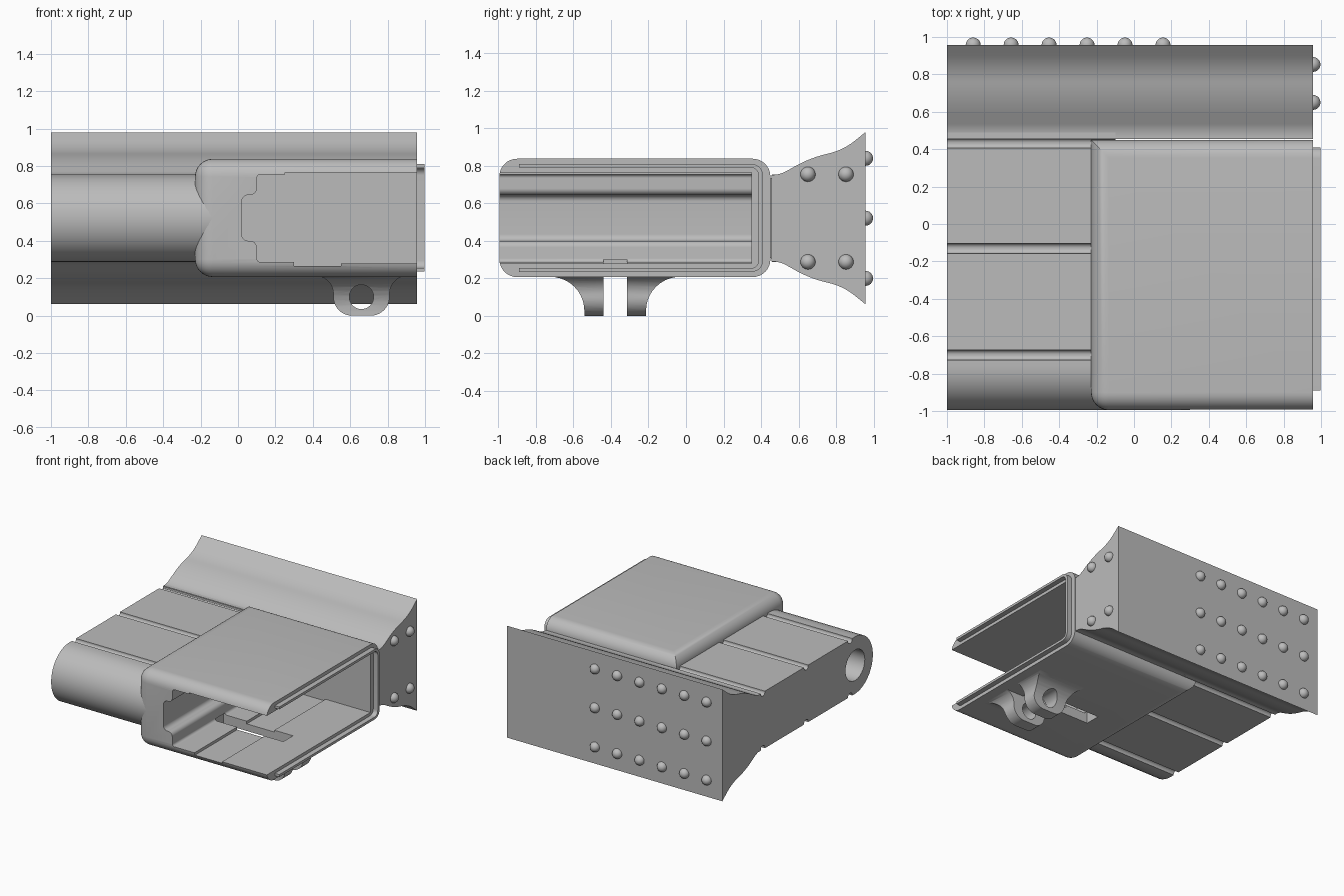
import bpy, bmesh, math
from mathutils import Vector, Matrix

if "Cube" in bpy.data.objects:
    bpy.data.objects.remove(bpy.data.objects["Cube"])

grey = bpy.data.materials.new("plain_grey")
grey.use_nodes = True
grey.diffuse_color = (0.5, 0.5, 0.5, 1)
grey.node_tree.nodes["Principled BSDF"].inputs["Base Color"].default_value = (0.5, 0.5, 0.5, 1)

MID = 0.521  # height of the symmetry plane


def finish(name, bm):
    bmesh.ops.recalc_face_normals(bm, faces=bm.faces)
    mesh = bpy.data.meshes.new(name)
    bm.to_mesh(mesh)
    bm.free()
    mesh.materials.append(grey)
    ob = bpy.data.objects.new(name, mesh)
    bpy.context.scene.collection.objects.link(ob)
    return ob


def rounded(points, steps=10):
    """Outline with arcs; an optional third value is the corner radius."""
    out = []
    for i, p in enumerate(points):
        c = Vector(p[:2])
        if len(p) < 3:
            out.append(c)
            continue
        a = (Vector(points[i - 1][:2]) - c).normalized()
        b = (Vector(points[(i + 1) % len(points)][:2]) - c).normalized()
        w = math.cos((math.pi - a.angle(b)) / 2)
        for k in range(steps + 1):
            t = k / steps
            k0, k1, k2 = (1 - t) ** 2, 2 * w * t * (1 - t), t * t
            out.append(c + (a * k0 + b * k2) * p[2] / (k0 + k1 + k2))
    return out


def prism(name, points, axis, start, end):
    """Extrude an outline along x (outline in y, z) or y (outline in x, z)."""
    bm = bmesh.new()
    verts = [bm.verts.new((start, u, v) if axis == "x" else (u, start, v))
             for u, v in rounded(points)]
    face = bm.faces.new(verts)
    grown = bmesh.ops.extrude_face_region(bm, geom=[face])
    shift = Vector((end - start, 0, 0) if axis == "x" else (0, end - start, 0))
    bmesh.ops.translate(bm, vec=shift,
                        verts=[g for g in grown["geom"] if isinstance(g, bmesh.types.BMVert)])
    return finish(name, bm)


def box(name, low, high):
    return prism(name, [(low[1], low[2]), (high[1], low[2]), (high[1], high[2]),
                        (low[1], high[2])], "x", low[0], high[0])


def disc(u, v, r):
    return [(u - r, v - r, r), (u + r, v - r, r), (u + r, v + r, r), (u - r, v + r, r)]


def combine(ob, cutter, operation="DIFFERENCE"):
    mod = ob.modifiers.new("cut", "BOOLEAN")
    mod.object, mod.operation, mod.solver = cutter, operation, "EXACT"
    cutter.hide_render = True
    bpy.context.view_layer.update()
    graph = bpy.context.evaluated_depsgraph_get()
    mesh = bpy.data.meshes.new_from_object(ob.evaluated_get(graph))
    ob.modifiers.clear()
    ob.data = mesh
    bpy.data.objects.remove(cutter)


def smooth(ob, angle=30):
    for p in ob.data.polygons:
        p.use_smooth = True
    ob.data.set_sharp_from_angle(angle=math.radians(angle))


# Housing: box rounded everywhere except the open end and its rear upright edge
shell = box("housing", (-0.23, -0.995, 0.207), (0.957, 0.45, 0.838))
bm = bmesh.new()
bm.from_mesh(shell.data)
edges = []
for e in bm.edges:
    a, b = (v.co for v in e.verts)
    end_edge = a.x < 0 and b.x < 0 and not (a.y > 0 and b.y > 0)
    if abs(a.x - b.x) > 0.5 or end_edge:
        edges.append(e)
bmesh.ops.bevel(bm, geom=edges, offset=0.095, segments=8, profile=0.5, affect="EDGES")
bm.to_mesh(shell.data)
bm.free()

# Cavity, open at the front and at one end
cavity = [(1.1, 0.28), (0.55, 0.28), (0.55, 0.265), (0.3, 0.265), (0.3, 0.287),
          (0.1, 0.287, 0.02), (0.1, 0.4, 0.035), (0.02, 0.4, 0.035),
          (0.02, 0.645, 0.035), (0.1, 0.645, 0.035), (0.1, 0.755, 0.02),
          (0.25, 0.755), (0.25, 0.765), (1.1, 0.765)]
combine(shell, prism("cavity_cutter", cavity, "y", -1.2, 0.35))
combine(shell, box("slot_cutter", (0.09, -0.44, 0.1), (0.72, -0.315, 0.3)))
smooth(shell)

# Thin U-shaped lip on the open end
lip = prism("end_lip", [(-0.89, 0.81), (0.41, 0.81, 0.06), (0.41, 0.235, 0.06),
                        (-0.89, 0.235), (-0.89, 0.255), (0.387, 0.255, 0.04),
                        (0.387, 0.79, 0.04), (-0.89, 0.79)], "x", 0.94, 0.998)
smooth(lip)

# Arm: round-nosed slab with grooves on both faces and a bore in the nose
LOW, HIGH = 0.287, 0.755


def notch(y, z, depth, side):
    w = 0.027 * side
    return [(y - w, z), (y - w, z + depth, 0.025), (y + w, z + depth, 0.025), (y + w, z)]


grooves = (-0.7, -0.13, 0.432)
outline = [(-0.995, LOW, 0.234)]
for y in grooves:
    outline += notch(y, LOW, 0.03, 1)
outline += [(0.5, LOW), (0.5, HIGH)]
for y in reversed(grooves):
    outline += notch(y, HIGH, -0.03, -1)
outline.append((-0.995, HIGH, 0.234))
arm = prism("grooved_arm", outline, "x", -1.0, -0.1)
combine(arm, prism("bore_cutter", disc(-0.765, MID, 0.125), "x", -1.2, -0.25))
smooth(arm)

# Flared rear block
flare = [(0.455, 0.752), (0.5, 0.752, 0.04), (0.66, 0.842, 0.09),
         (0.84, 0.885, 0.08), (0.957, 0.98)]
mirrored = [(p[0], 2 * MID - p[1], *p[2:]) for p in reversed(flare)]
rear = prism("flared_rear_block", flare + mirrored, "x", -1.0, 0.957)
smooth(rear)

# Two pierced lugs under the housing
front_shape = [(0.4, 0.215), (0.51, 0.205, 0.09), (0.51, 0, 0.1), (0.81, 0, 0.1),
               (0.81, 0.205, 0.09), (0.92, 0.215)]
for name, inner, side in (("front_lug", -0.44, -1), ("rear_lug", -0.315, 1)):
    lug = prism(name, front_shape, "y", inner, inner + side * 0.32)
    web = [(inner, -0.05), (inner + side * 0.102, -0.05),
           (inner + side * 0.102, 0.208, 0.18), (inner + side * 0.3, 0.208),
           (inner + side * 0.3, 0.25), (inner, 0.25)]
    combine(lug, prism("web_cutter", web, "x", 0.3, 1.0), "INTERSECT")
    combine(lug, prism("pin_cutter", disc(0.66, 0.1, 0.065), "y", -0.9, 0.2))
    smooth(lug)


# Round-headed rivets
def rivet(name, place):
    bm = bmesh.new()
    bmesh.ops.create_uvsphere(bm, u_segments=20, v_segments=12, radius=0.04,
                              matrix=Matrix.Translation(place))
    smooth(finish(name, bm), 60)


for z in (0.2, MID, 0.84):
    for i in range(6):
        rivet("back_rivet", (-0.86 + 0.203 * i, 0.957, z))
for y in (0.65, 0.853):
    for z in (0.288, 0.755):
        rivet("side_rivet", (0.957, y, z))
